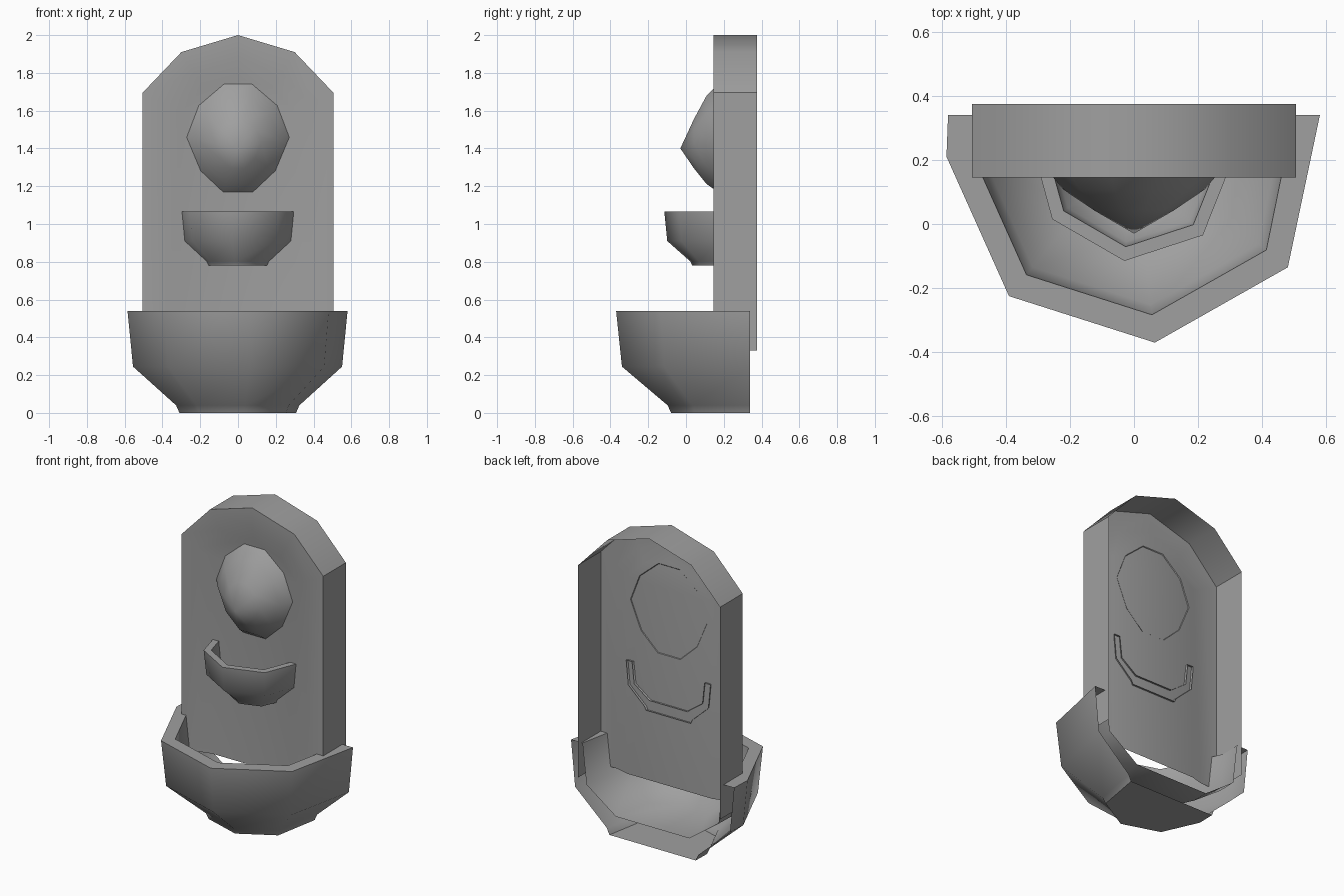
import bpy, bmesh, math

cube = bpy.data.objects.get("Cube")
if cube:
    bpy.data.objects.remove(cube, do_unlink=True)

stone = bpy.data.materials.new("grey_stone")
stone.use_nodes = True
GREY = (0.35, 0.35, 0.35, 1)
stone.diffuse_color = GREY
stone.node_tree.nodes["Principled BSDF"].inputs["Base Color"].default_value = GREY


def loft(name, rings, closed=False, cap_start=False, cap_end=False, tip=None, angle=55):
    """Skin a list of equally long rings, with optional caps or a pointed end."""
    bm = bmesh.new()
    loops = [[bm.verts.new(p) for p in ring] for ring in rings]
    n = len(rings[0])
    span = range(n if closed else n - 1)
    for a, b in zip(loops, loops[1:]):
        for i in span:
            j = (i + 1) % n
            bm.faces.new((a[i], a[j], b[j], b[i]))
    if cap_start:
        bm.faces.new(loops[0][::-1])
    if cap_end:
        bm.faces.new(loops[-1])
    if tip:
        t = bm.verts.new(tip)
        for i in span:
            bm.faces.new((loops[-1][i], loops[-1][(i + 1) % n], t))
    mesh = bpy.data.meshes.new(name)
    bm.to_mesh(mesh)
    bm.free()
    mesh.materials.append(stone)
    obj = bpy.data.objects.new(name, mesh)
    bpy.context.collection.objects.link(obj)
    bpy.ops.object.select_all(action="DESELECT")
    obj.select_set(True)
    bpy.context.view_layer.objects.active = obj
    bpy.ops.object.shade_smooth_by_angle(angle=math.radians(angle))
    return obj


# Back slab: open-backed arch with a shallow dished front
half = [(-0.505, 0.33), (-0.505, 1.695), (-0.3, 1.91)]
arch = half + [(0, 2)] + [(-x, z) for x, z in reversed(half)]
ARCH_Z = 1.435


def arch_ring(scale, y):
    return [(x * scale, y, z if z < 1 else ARCH_Z + (z - ARCH_Z) * scale)
            for x, z in arch]


slab_steps = [(1, 0.375), (1, 0.145), (0.77, 0.145), (0.6, 0.168)]
loft("back_slab", [arch_ring(s, y) for s, y in slab_steps], cap_end=True, angle=40)

# Wall bowls: thick shells cut off flat at the back
bowl_profile = [(0.53, 0), (0.56, 0.04), (0.95, 0.245), (1, 0.54),
                (0.86, 0.54), (0.81, 0.28), (0.45, 0.13)]


def bowl(name, rim, centre_y, base_z, size):
    back = rim[0][1]
    rings = []
    for s, z in bowl_profile:
        rings.append([(x * s,
                       back if y == back else centre_y + (y - centre_y) * s,
                       base_z + z * size) for x, y in rim])
    loft(name, rings, cap_start=True, cap_end=True)


bowl("basin", [(-0.58, 0.34), (-0.585, 0.21), (-0.39, -0.225),
               (0.065, -0.37), (0.48, -0.135), (0.58, 0.34)], 0.25, 0, 1)
bowl("small_bowl", [(-0.3, 0.18), (-0.255, 0.015), (-0.03, -0.115),
                    (0.215, -0.035), (0.3, 0.18)], 0.2, 0.78, 0.53)

# Pointed boss above the small bowl
side = [(0.08, 1.167), (0.2, 1.28), (0.275, 1.46), (0.21, 1.63), (0.075, 1.745)]
outline = side + [(-x, z) for x, z in reversed(side)]
TIP_Z = 1.4
boss_steps = [(1, 0.172), (0.8, 0.107), (0.45, 0.042)]
loft("boss", [[(x * s, y, TIP_Z + (z - TIP_Z) * s) for x, z in outline]
              for s, y in boss_steps], closed=True, tip=(0, -0.03, TIP_Z))
